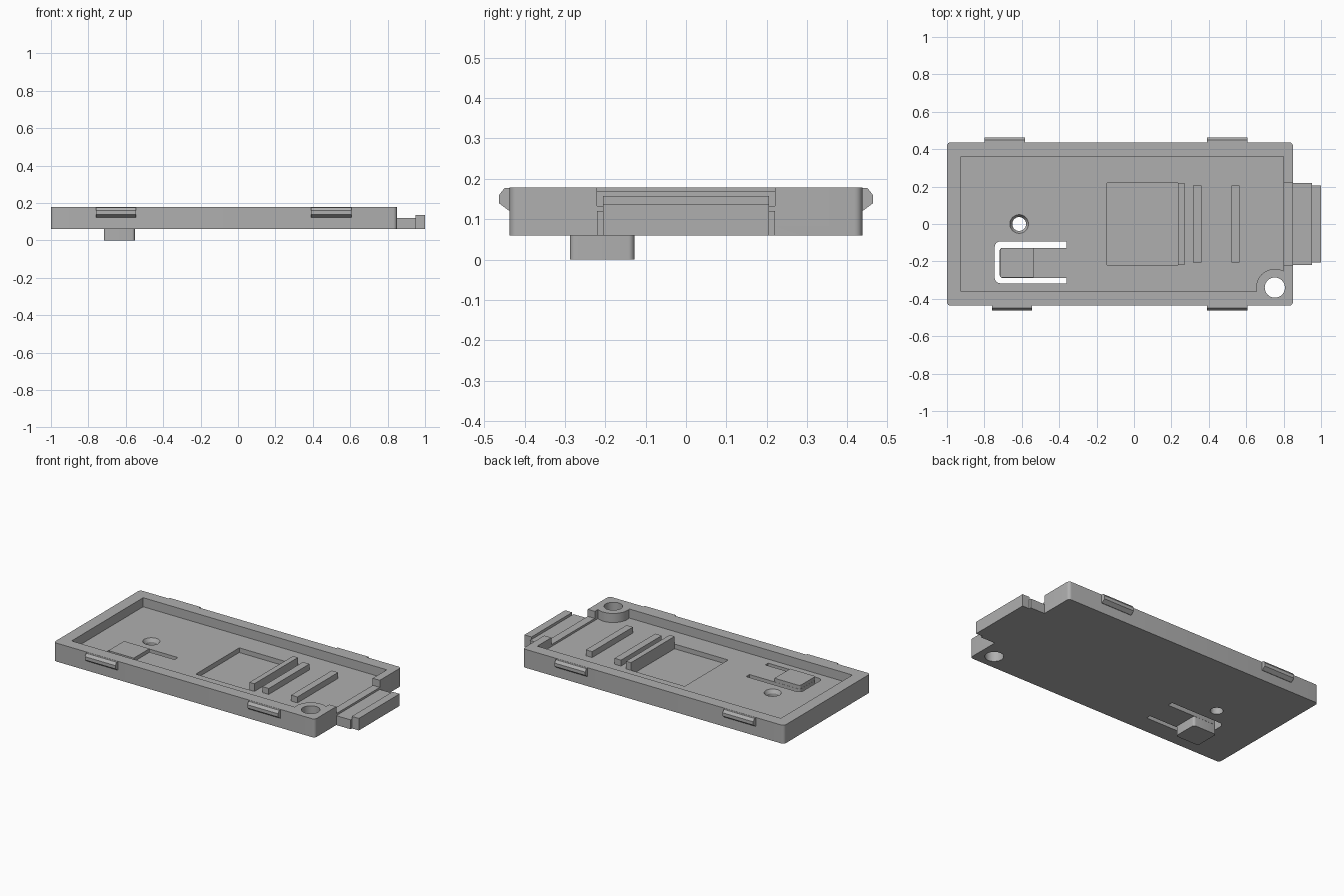
import bpy, bmesh
from math import pi

old = bpy.data.objects.get("Cube")
if old:
    bpy.data.objects.remove(old)

grey = bpy.data.materials.new("plain grey")
grey.use_nodes = True
colour = (0.43, 0.43, 0.43, 1)
grey.diffuse_color = colour
grey.node_tree.nodes["Principled BSDF"].inputs["Base Color"].default_value = colour


def finish(name, bm):
    bmesh.ops.recalc_face_normals(bm, faces=bm.faces)
    mesh = bpy.data.meshes.new(name)
    bm.to_mesh(mesh)
    bm.free()
    mesh.materials.append(grey)
    obj = bpy.data.objects.new(name, mesh)
    bpy.context.collection.objects.link(obj)
    return obj


def box(name, x, y, z, radius=0.0, corners=lambda v: True):
    """Box from ranges; chosen upright edges can be rounded."""
    bm = bmesh.new()
    bmesh.ops.create_cube(bm, size=1)
    for v in bm.verts:
        v.co = [r[0] if c < 0 else r[1] for c, r in zip(v.co, (x, y, z))]
    if radius:
        edges = [e for e in bm.edges
                 if abs(e.verts[0].co.z - e.verts[1].co.z) > 1e-4 and corners(e.verts[0].co)]
        bmesh.ops.bevel(bm, geom=edges, offset=radius, segments=6, profile=0.5, affect='EDGES')
    return finish(name, bm)


def cylinder(name, x, y, z, r_low, r_high=None):
    bm = bmesh.new()
    bmesh.ops.create_cone(bm, cap_ends=True, segments=48, radius1=r_low,
                          radius2=r_high or r_low, depth=z[1] - z[0])
    bmesh.ops.translate(bm, verts=bm.verts, vec=(x, y, sum(z) / 2))
    return finish(name, bm)


def activate(obj):
    bpy.ops.object.select_all(action='DESELECT')
    obj.select_set(True)
    bpy.context.view_layer.objects.active = obj


def cut(target, cutter):
    mod = target.modifiers.new("cut", 'BOOLEAN')
    mod.operation, mod.solver, mod.object = 'DIFFERENCE', 'EXACT', cutter
    activate(target)
    bpy.ops.object.modifier_apply(modifier=mod.name)
    bpy.data.objects.remove(cutter)


BOTTOM, FLOOR, TOP = 0.06, 0.12, 0.178
THROUGH = (0.0, 0.3)
SCREW = (0.753, -0.34)

# Tray body with a round screw boss left standing in one corner
tray = box("tray_body", (-1, 0.85), (-0.437, 0.437), (BOTTOM, TOP), 0.02)
cavity = box("cavity", (-0.925, 0.8), (-0.362, 0.362), (FLOOR, 0.3))
cut(cavity, cylinder("boss", *SCREW, THROUGH, 0.1))
cut(tray, cavity)
cut(tray, cylinder("screw_hole", *SCREW, THROUGH, 0.054))

# End wall notch and shallow pocket
cut(tray, box("wall_notch", (0.78, 0.9), (-0.22, 0.22), (0.133, 0.3)))
cut(tray, box("pocket", (-0.145, 0.235), (-0.22, 0.22), (0.09, 0.3)))

# Countersunk hole
cut(tray, cylinder("small_hole", -0.614, 0, THROUGH, 0.037))
cut(tray, cylinder("countersink", -0.614, 0, (0.09, 0.125), 0.032, 0.053))

# U-shaped slot leaving a springy finger
slot = box("slot", (-0.745, -0.36), (-0.317, -0.093), THROUGH, 0.03, lambda c: c.x < -0.5)
cut(slot, box("finger_space", (-0.718, -0.3), (-0.288, -0.127), (-0.1, 0.4), 0.015,
              lambda c: c.x < -0.5))
cut(tray, slot)

parts = [tray]

# Finger latch: button below and thumb pad above
parts.append(box("latch_button", (-0.717, -0.552), (-0.288, -0.128), (0, 0.065), 0.015))
parts.append(box("latch_pad", (-0.717, -0.537), (-0.287, -0.128), (0.115, 0.143), 0.015,
                 lambda c: c.x < -0.6))

# Cross ridges on the floor
for i, (x0, x1, half, top) in enumerate([(0.235, 0.27, 0.22, 0.169),
                                         (0.316, 0.362, 0.206, 0.158),
                                         (0.52, 0.565, 0.206, 0.158)]):
    parts.append(box(f"floor_ridge_{i + 1}", (x0, x1), (-half, half), (FLOOR - 0.001, top)))

# End tongue with a raised lip
parts.append(box("tongue_base", (0.845, 0.951), (-0.22, 0.22), (BOTTOM, FLOOR)))
parts.append(box("tongue_lip", (0.95, 1), (-0.206, 0.206), (BOTTOM, 0.137)))


# Snap clips on the long sides
def snap_clip(name, x0, x1, side):
    profile = [(0.43, 0.177), (0.45, 0.177), (0.463, 0.16), (0.463, 0.139),
               (0.44, 0.122), (0.43, 0.122)]
    bm = bmesh.new()
    face = bm.faces.new([bm.verts.new((x0, side * y, z)) for y, z in profile])
    new = bmesh.ops.extrude_face_region(bm, geom=[face])["geom"]
    bmesh.ops.translate(bm, vec=(x1 - x0, 0, 0),
                        verts=[g for g in new if isinstance(g, bmesh.types.BMVert)])
    return finish(name, bm)


parts.append(snap_clip("front_clip_1", -0.76, -0.545, -1))
parts.append(snap_clip("back_clip_1", -0.8, -0.583, 1))
parts.append(snap_clip("front_clip_2", 0.39, 0.607, -1))
parts.append(snap_clip("back_clip_2", 0.39, 0.607, 1))

for part in parts:
    activate(part)
    bpy.ops.object.shade_smooth_by_angle(angle=pi / 6)
